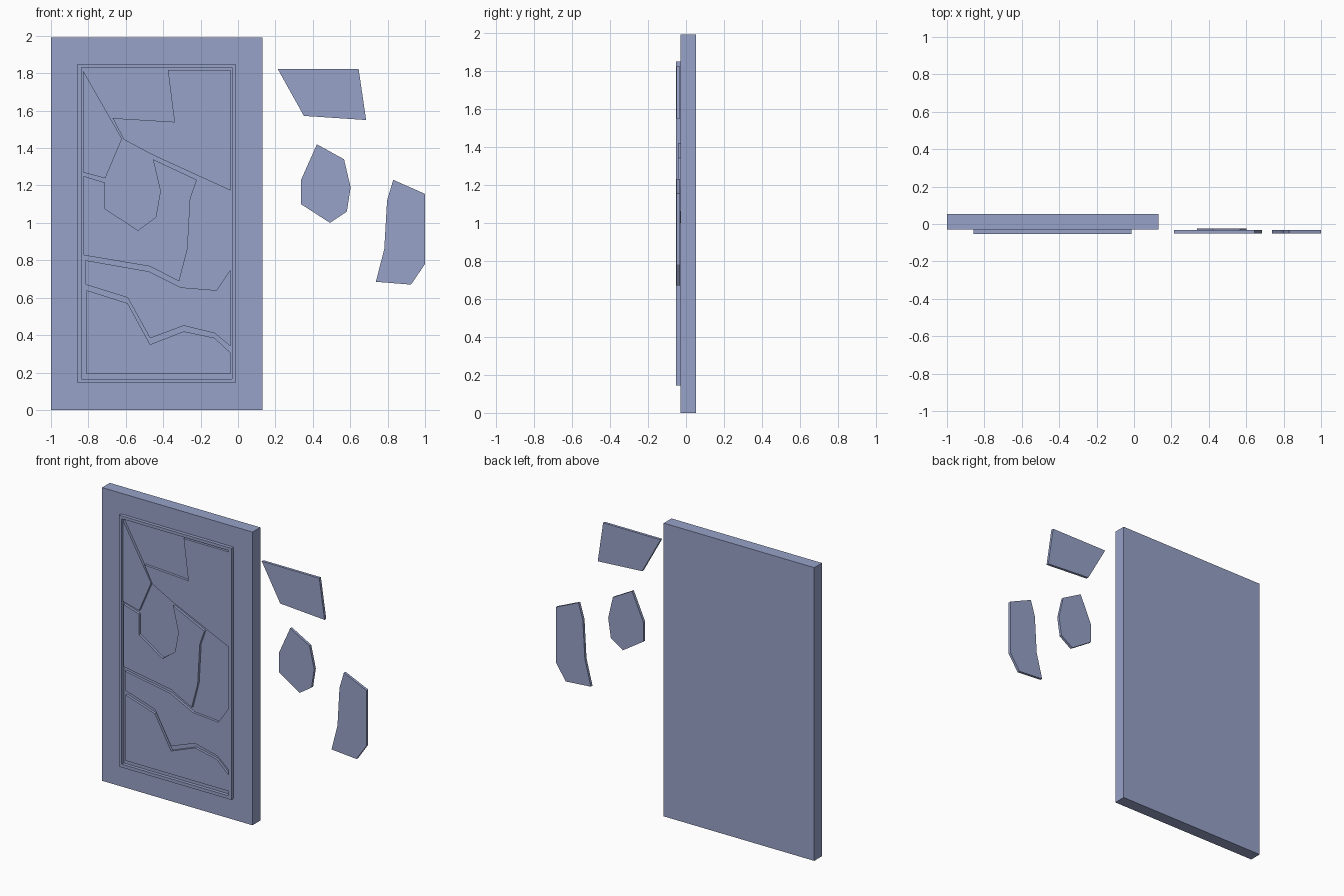
import bpy, bmesh

if "Cube" in bpy.data.objects:
    bpy.data.objects.remove(bpy.data.objects["Cube"])

blue = bpy.data.materials.new("slate_blue")
blue.diffuse_color = (0.31, 0.36, 0.58, 1)
blue.use_nodes = True
blue.node_tree.nodes["Principled BSDF"].inputs["Base Color"].default_value = blue.diffuse_color


def finish(name, bm):
    """Turn a bmesh into a coloured object."""
    bmesh.ops.recalc_face_normals(bm, faces=bm.faces)
    mesh = bpy.data.meshes.new(name)
    bm.to_mesh(mesh)
    bm.free()
    mesh.materials.append(blue)
    bpy.context.collection.objects.link(bpy.data.objects.new(name, mesh))


def bridge(bm, a, b):
    """Join two equal loops with quads."""
    for i in range(len(a)):
        j = (i + 1) % len(a)
        bm.faces.new((a[i], a[j], b[j], b[i]))


def plate(name, outline, front, back):
    """Solid plate from an (x, z) outline between two depths."""
    bm = bmesh.new()
    a, b = [[bm.verts.new((x, y, z)) for x, z in outline] for y in (front, back)]
    bm.faces.new(a)
    bm.faces.new(b[::-1])
    bridge(bm, a, b)
    finish(name, bm)


def rect(x0, x1, z0, z1):
    return [(x0, z0), (x1, z0), (x1, z1), (x0, z1)]


# Backing slab
FLOOR, FRONT, BACK = -0.03, -0.053, 0.053
plate("slab", rect(-1, 0.13, 0, 1.99), FLOOR, BACK)

# Thin raised frame
outer = rect(-0.857, -0.013, 0.143, 1.85)
inner = rect(-0.836, -0.033, 0.165, 1.83)
bm = bmesh.new()
rings = [[bm.verts.new((x, y, z)) for x, z in loop]
         for loop, y in ((outer, FLOOR), (outer, FRONT), (inner, FRONT), (inner, FLOOR))]
for a, b in zip(rings, rings[1:] + rings[:1]):
    bridge(bm, a, b)
finish("frame", bm)

# Puzzle pieces still set in the frame
fixed = {
    "upper_left_piece": [(-.83, 1.817), (-.62, 1.45), (-.71, 1.238), (-.83, 1.27)],
    "upper_right_piece": [(-.375, 1.817), (-.04, 1.817), (-.04, 1.173), (-.45, 1.36),
                          (-.61, 1.445), (-.67, 1.56), (-.34, 1.54)],
    "middle_piece": [(-.825, 1.25), (-.71, 1.215), (-.71, 1.075), (-.535, .96),
                     (-.44, 1.03), (-.415, 1.17), (-.455, 1.34), (-.22, 1.23),
                     (-.255, 1.13), (-.27, .86), (-.315, .687), (-.47, .767), (-.825, .827)],
    "lower_piece": [(-.815, .80), (-.475, .74), (-.305, .655), (-.115, .64),
                    (-.04, .75), (-.04, .34), (-.125, .41), (-.29, .45),
                    (-.47, .383), (-.59, .60), (-.815, .67)],
    "bottom_piece": [(-.81, .64), (-.59, .57), (-.47, .35), (-.29, .42),
                     (-.125, .385), (-.04, .305), (-.04, .193), (-.81, .193)],
}
for name, pts in fixed.items():
    plate(name, pts, -0.047, FLOOR)

# Loose pieces beside the slab
plate("loose_top_piece", [(.213, 1.822), (.645, 1.822), (.685, 1.55), (.352, 1.572)],
      -0.05, -0.032)
plate("loose_middle_piece", [(.422, 1.42), (.567, 1.34), (.602, 1.19), (.582, 1.06),
                             (.492, 1.0), (.337, 1.1), (.337, 1.23)], -0.043, -0.025)
plate("loose_side_piece", [(.83, 1.23), (1, 1.155), (1, .78), (.925, .67),
                           (.737, .685), (.782, .86), (.797, 1.12)], -0.05, -0.032)
